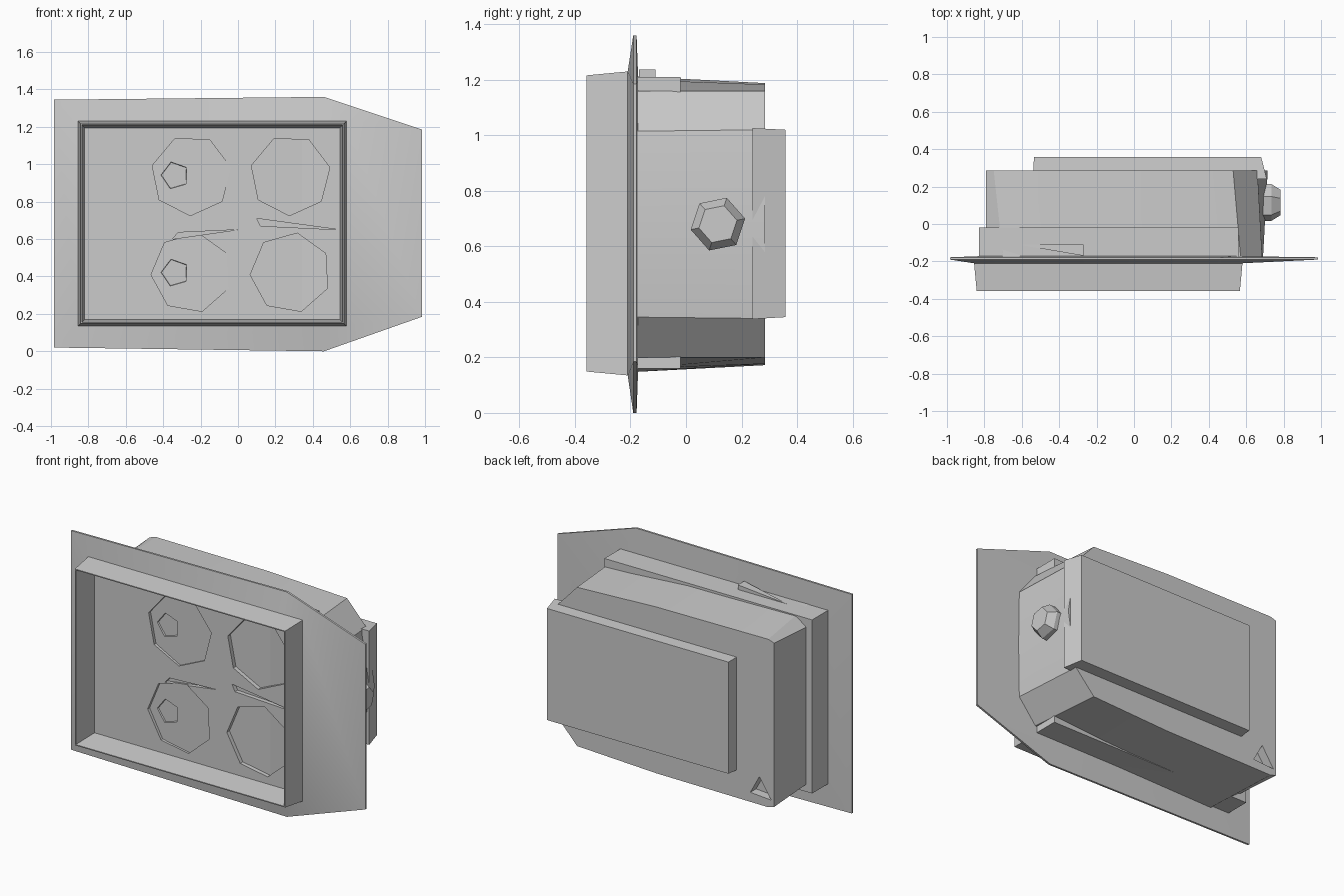
import bpy, bmesh, math

cube = bpy.data.objects.get("Cube")
if cube:
    bpy.data.objects.remove(cube, do_unlink=True)

grey = bpy.data.materials.new("light_grey")
grey.use_nodes = True
colour = (0.6, 0.6, 0.6, 1)
grey.diffuse_color = colour
grey.node_tree.nodes["Principled BSDF"].inputs["Base Color"].default_value = colour


def loft(name, rings, caps=True):
    """Skin a list of matching point rings, optionally capping both ends."""
    bm = bmesh.new()
    loops = [[bm.verts.new(p) for p in ring] for ring in rings]
    n = len(loops[0])
    for a, b in zip(loops, loops[1:]):
        for i in range(n):
            j = (i + 1) % n
            bm.faces.new((a[i], a[j], b[j], b[i]))
    if caps:
        bm.faces.new(loops[0])
        bm.faces.new(loops[-1])
    bmesh.ops.recalc_face_normals(bm, faces=bm.faces)
    mesh = bpy.data.meshes.new(name)
    bm.to_mesh(mesh)
    bm.free()
    mesh.materials.append(grey)
    obj = bpy.data.objects.new(name, mesh)
    bpy.context.collection.objects.link(obj)
    return obj


def at_y(outline, y):
    return [(x, y, z) for x, z in outline]


def polygon(cx, cz, r, sides, turn=0.0):
    step = math.tau / sides
    return [(cx + r * math.cos(turn + i * step), cz + r * math.sin(turn + i * step))
            for i in range(sides)]


def rect(x0, x1, z0, z1):
    return [(x0, z0), (x1, z0), (x1, z1), (x0, z1)]


def cut(target, cutter):
    mod = target.modifiers.new("cut", "BOOLEAN")
    mod.object = cutter
    mod.solver = "EXACT"
    bpy.ops.object.select_all(action="DESELECT")
    bpy.context.view_layer.objects.active = target
    target.select_set(True)
    bpy.ops.object.modifier_apply(modifier=mod.name)
    bpy.data.objects.remove(cutter, do_unlink=True)


def frame_outline(inset):
    x0, x1, z0, z1 = -0.855 + inset, 0.58 - inset, 0.135 + inset, 1.23 - inset
    return [(x0, z0), (0.45, z0), (x1, z0), (x1, z1), (0.45, z1), (x0, z1)]


# Flange with its raised thin-walled front frame
flange = [(-0.985, 0.02), (0.46, 0), (0.985, 0.185),
          (0.985, 1.185), (0.46, 1.36), (-0.985, 1.345)]
mounting_flange = loft("mounting_flange", [
    at_y(frame_outline(0.03), -0.172), at_y(flange, -0.178), at_y(flange, -0.19),
    at_y(frame_outline(0), -0.21), at_y(frame_outline(0.014), -0.358),
    at_y(frame_outline(0.02), -0.358), at_y(frame_outline(0.036), -0.19)], caps=False)

# Recessed front panel with four tilted dishes, each with a socket
panel = loft("front_panel", [at_y(rect(-0.83, 0.56, 0.16, 1.21), y) for y in (-0.2, -0.02)])
for cx, tilt in ((-0.25, 0.012), (0.28, 0.05)):
    for cz in (0.42, 0.94):
        dish = polygon(cx, cz, 0.215, 7, 0.2 if cz > 0.5 else 0.5)
        floor = [(x, -0.193 + tilt * (cx + 0.22 - x) / 0.44, z) for x, z in dish]
        cut(panel, loft("dish_cutter", [at_y(dish, -0.25), floor]))
        sx = cx - 0.09
        cut(panel, loft("socket_cutter", [
            at_y(polygon(sx, cz, 0.085, 5, 0.6), -0.22),
            at_y(polygon(sx + 0.01, cz, 0.05, 5, 0.6), -0.09)]))

# Narrow wedge grooves along the middle of the panel
for wedge in ([(0.1, 0.71), (0.12, 0.67), (0.54, 0.65)],
              [(-0.35, 0.6), (-0.32, 0.635), (0, 0.65)]):
    cut(panel, loft("groove_cutter", [at_y(wedge, -0.25), at_y(wedge, -0.16)]))


# Rear housing, symmetric about its mid height
def housing_ring(mid_x, upper, y):
    lower = [(x, 1.36 - z) for x, z in reversed(upper)]
    return at_y([(mid_x, 0.68)] + upper + lower, y)


housing = loft("rear_housing", [
    housing_ring(0.69, [(0.685, 1.015), (0.57, 1.16), (0, 1.2), (-0.7, 1.212),
                        (-0.79, 1.145)], -0.175),
    housing_ring(0.715, [(0.66, 1.02), (0.53, 1.16), (0, 1.183), (-0.75, 1.188),
                         (-0.79, 1.175)], 0.285)])
pit = [(-0.63, 0.23), (-0.69, 0.34), (-0.77, 0.22)]
cut(housing, loft("pit_cutter", [at_y(pit, 0.32), at_y(pit, 0.23)]))

# Raised back cover
loft("back_cover", [at_y(rect(-0.54, 0.71, 0.338, 1.026), 0.24),
                    at_y(rect(-0.535, 0.68, 0.345, 1.02), 0.358)])

# Faceted side knob
loft("side_knob", [[(x, y, z) for y, z in polygon(0.115, 0.68, r, 6, 0.2)]
                   for x, r in ((0.68, 0.1), (0.735, 0.1), (0.782, 0.07))])

# Small fin on top of the housing
loft("top_fin", [[(-0.62, -0.11, z), (-0.27, -0.11, z + 0.03), (-0.27, -0.17, z + 0.03)]
                 for z in (1.18, 1.208)])

# Smooth the gentle bends, keep the edges sharp
for obj in bpy.context.collection.objects:
    if obj.type == "MESH" and grey.name in obj.data.materials:
        bpy.ops.object.select_all(action="DESELECT")
        bpy.context.view_layer.objects.active = obj
        obj.select_set(True)
        bpy.ops.object.shade_smooth_by_angle(angle=math.radians(25))
